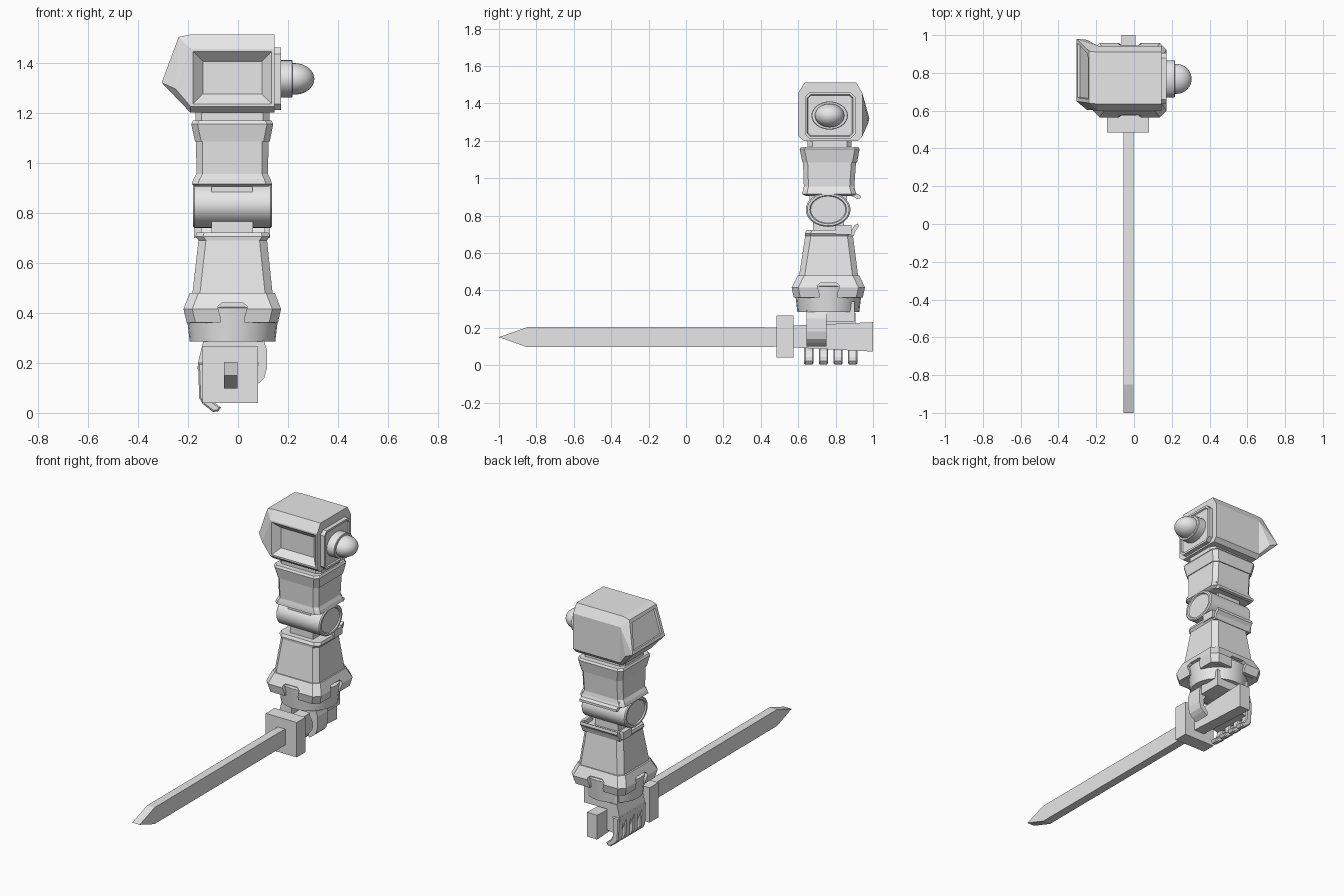
import bpy, bmesh, math
from mathutils import Matrix, Vector

grey = bpy.data.materials.new("plain grey")
grey.diffuse_color = (0.8, 0.8, 0.8, 1)


def finish(name, bm, smooth=False):
    bmesh.ops.recalc_face_normals(bm, faces=bm.faces)
    me = bpy.data.meshes.new(name)
    bm.to_mesh(me)
    bm.free()
    me.materials.append(grey)
    ob = bpy.data.objects.new(name, me)
    bpy.context.collection.objects.link(ob)
    if smooth:
        bpy.context.view_layer.objects.active = ob
        ob.select_set(True)
        bpy.ops.object.shade_smooth_by_angle(angle=math.radians(35))
        ob.select_set(False)
    return ob


def skin(rings):
    """Closed surface through rings of equal point count."""
    bm = bmesh.new()
    vs = [[bm.verts.new(p) for p in r] for r in rings]
    n = len(vs[0])
    for a, b in zip(vs, vs[1:]):
        for i in range(n):
            j = (i + 1) % n
            bm.faces.new((a[i], a[j], b[j], b[i]))
    bm.faces.new(vs[0][::-1])
    bm.faces.new(vs[-1])
    bmesh.ops.recalc_face_normals(bm, faces=bm.faces)
    return bm


def loft(name, sections, c=0.025):
    """Stack of corner-cut rectangles: (z, x0, x1, y0, y1)."""
    rings = []
    for z, x0, x1, y0, y1 in sections:
        pts = [(x0 + c, y0), (x1 - c, y0), (x1, y0 + c), (x1, y1 - c),
               (x1 - c, y1), (x0 + c, y1), (x0, y1 - c), (x0, y0 + c)]
        rings.append([(x, y, z) for x, y in pts])
    return finish(name, skin(rings))


def prism(profile, a, b, axis):
    """Extrude a 2D profile along x (profile yz) or y (profile xz)."""
    put = (lambda p, t: (t, p[0], p[1])) if axis == 'x' else (lambda p, t: (p[0], t, p[1]))
    return skin([[put(p, t) for p in profile] for t in (a, b)])


def box(name, x0, x1, y0, y1, z0, z1):
    return finish(name, prism([(x0, z0), (x1, z0), (x1, z1), (x0, z1)], y0, y1, 'y'))


def lathe_x(name, stations, cy, cz, squash, n=32):
    """Elliptical turning along x: stations are (x, radius in z)."""
    rings = [[(x, cy + r * squash * math.cos(t * math.tau / n), cz + r * math.sin(t * math.tau / n))
              for t in range(n)] for x, r in stations]
    return finish(name, skin(rings), True)


def inset(bm, direction, steps):
    """Inset the largest face that points along a direction."""
    d = Vector(direction)
    f = max((f for f in bm.faces if f.normal.dot(d) > 0.8), key=lambda f: f.calc_area())
    for t, depth in steps:
        bmesh.ops.inset_individual(bm, faces=[f], thickness=t, depth=depth)


# Shoulder block with a sunken front panel
section = [(0.635, 1.512), (0.91, 1.512), (0.943, 1.455), (0.943, 1.225),
           (0.92, 1.2), (0.63, 1.2), (0.6, 1.225), (0.6, 1.455)]
bm = prism(section, -0.19, 0.145, 'x')
inset(bm, (0, -1, 0), [(0.015, 0), (0.055, -0.04)])
finish("shoulder_block", bm)

# Outer shoulder flap with a recessed panel
bm = bmesh.new()
flap = [(-0.19, y, z) for y, z in section]
flap += [(-0.237, 0.64, 1.503), (-0.237, 0.915, 1.503), (-0.305, 0.65, 1.32),
         (-0.305, 0.98, 1.32), (-0.25, 0.605, 1.295), (-0.25, 0.975, 1.295)]
for p in flap:
    bm.verts.new(p)
bmesh.ops.convex_hull(bm, input=bm.verts)
bmesh.ops.dissolve_limit(bm, angle_limit=math.radians(3), verts=bm.verts, edges=bm.edges)
bmesh.ops.recalc_face_normals(bm, faces=bm.faces)
inset(bm, (-0.93, 0, 0.36), [(0.028, 0), (0.004, -0.012)])
finish("shoulder_flap", bm)

# Inner shoulder plate, collar and domed joint
bm = prism([(0.66, 1.21), (0.88, 1.21), (0.905, 1.235), (0.905, 1.435), (0.88, 1.46),
            (0.66, 1.46), (0.635, 1.435), (0.635, 1.235)], 0.14, 0.172, 'x')
inset(bm, (1, 0, 0), [(0.014, 0), (0.005, -0.008)])
finish("shoulder_plate", bm)
lathe_x("joint_collar", [(0.15, 0.075), (0.215, 0.075), (0.218, 0.072)], 0.768, 1.335, 1.3)
dome = [(0.2, 0.063), (0.225, 0.063)]
dome += [(0.225 + 0.08 * math.sin(a * math.pi / 20), 0.063 * math.cos(a * math.pi / 20)) for a in range(1, 10)]
dome.append((0.305, 0.002))
lathe_x("joint_dome", dome, 0.768, 1.335, 1.25)

# Upper arm
loft("upper_arm_neck", [(1.14, -0.17, 0.125, 0.65, 0.885), (1.21, -0.17, 0.125, 0.65, 0.885)])
loft("upper_arm_collar", [(1.085, -0.172, 0.127, 0.622, 0.915), (1.155, -0.187, 0.141, 0.608, 0.928),
                          (1.168, -0.18, 0.134, 0.616, 0.92)])
loft("upper_arm", [(0.905, -0.17, 0.12, 0.64, 0.9), (0.915, -0.185, 0.136, 0.622, 0.91),
                   (0.935, -0.178, 0.13, 0.625, 0.905), (0.955, -0.166, 0.12, 0.63, 0.9),
                   (1.1, -0.168, 0.122, 0.625, 0.91)])
finish("upper_arm_back_lip", prism([(0.87, 0.945), (0.9, 0.945), (0.912, 0.917), (0.932, 0.908), (0.932, 0.893),
                                    (0.915, 0.888), (0.895, 0.902), (0.87, 0.905)], -0.155, 0.108, 'x'))

# Elbow hinge with recessed caps
lathe_x("elbow_hinge", [(-0.172, 0.068), (-0.172, 0.072), (-0.18, 0.076), (-0.18, 0.086), (-0.174, 0.092),
                        (0.129, 0.092), (0.135, 0.086), (0.135, 0.076), (0.127, 0.072), (0.127, 0.068)],
        0.76, 0.832, 1.3)
box("elbow_upper_link", -0.105, 0.058, 0.66, 0.86, 0.87, 0.93)
box("elbow_lower_link", -0.105, 0.06, 0.68, 0.845, 0.69, 0.79)

# Forearm
loft("forearm", [(0.36, -0.192, 0.147, 0.6, 0.922), (0.48, -0.182, 0.138, 0.605, 0.92),
                 (0.69, -0.158, 0.116, 0.637, 0.893), (0.705, -0.17, 0.127, 0.635, 0.89),
                 (0.722, -0.165, 0.122, 0.645, 0.882)], 0.03)
finish("forearm_back_lip", prism([(0.86, 0.69), (0.897, 0.69), (0.907, 0.72), (0.923, 0.74), (0.92, 0.758),
                                  (0.9, 0.748), (0.885, 0.722), (0.86, 0.722)], -0.155, 0.112, 'x'))
for name, x0, x1 in (("forearm_left_lip", -0.175, -0.145), ("forearm_right_lip", 0.105, 0.128)):
    box(name, x0, x1, 0.8, 0.885, 0.7, 0.75)

# Wrist cuff with a flared notch on every side
cuff = loft("wrist_cuff", [(0.362, -0.205, 0.16, 0.576, 0.945), (0.415, -0.218, 0.172, 0.565, 0.957),
                           (0.48, -0.193, 0.147, 0.598, 0.927)], 0.035)
notch = [(-0.048, 0.3), (0.048, 0.3), (0.048, 0.385), (0.06, 0.425), (0.042, 0.44),
         (-0.042, 0.44), (-0.06, 0.425), (-0.048, 0.385)]
cx, cy = -0.022, 0.761
cutters = [finish("notch_cutter_y", prism([(cx + u, z) for u, z in notch], 0.4, 1.1, 'y')),
           finish("notch_cutter_x", prism([(cy + u, z) for u, z in notch], -0.4, 0.4, 'x'))]
for cutter in cutters:
    cutter.hide_render = True
    cutter.hide_set(True)
    mod = cuff.modifiers.new("notch", 'BOOLEAN')
    mod.operation = 'DIFFERENCE'
    mod.solver = 'EXACT'
    mod.object = cutter

# Round inner cuff, open underneath
rings = []
for r, z in ((0.11, 0.34), (0.13, 0.285), (0.171, 0.285), (0.187, 0.42), (0.12, 0.43)):
    rings.append([(cx + r * math.cos(k * math.tau / 24), cy + 0.97 * r * math.sin(k * math.tau / 24), z)
                  for k in range(24)])
finish("inner_cuff", skin(rings), True)

# Hand: wrist block, palm side, thumb and four curled fingers
finish("wrist_block", prism([(0.645, 0.34), (0.9, 0.34), (0.9, 0.232), (0.75, 0.232), (0.645, 0.26)],
                            -0.14, 0.1, 'x'))
finish("palm", prism([(-0.14, 0.28), (-0.07, 0.28), (-0.07, 0.1), (-0.13, 0.09), (-0.15, 0.14),
                      (-0.162, 0.18), (-0.158, 0.21)], 0.645, 0.905, 'y'))
bm = prism([(0.06, 0.3), (0.1, 0.3), (0.116, 0.25), (0.116, 0.18), (0.105, 0.14), (0.085, 0.12),
            (0.055, 0.1), (0.05, 0.125), (0.078, 0.16), (0.082, 0.2), (0.06, 0.24)], 0.645, 0.75, 'y')
finish("thumb", bm)
finger = [(-0.16, 0.2), (-0.155, 0.06), (-0.14, 0.035), (-0.1, 0.004), (-0.08, 0.006), (-0.068, 0.022),
          (-0.1, 0.045), (-0.115, 0.075), (-0.115, 0.2)]
for i in range(4):
    y = 0.657 + 0.078 * i
    bm = prism(finger, y - 0.025, y + 0.025, 'y')
    bmesh.ops.bevel(bm, geom=[e for e in bm.edges if len({round(v.co.y, 3) for v in e.verts}) == 1],
                    offset=0.006, segments=1, affect='EDGES')
    finish("finger_%d" % (i + 1), bm)

# Sword: wedge-tipped blade, guard and tapered grip
finish("sword_blade", prism([(-1, 0.15), (-0.85, 0.203), (0.42, 0.203), (0.5, 0.2), (0.5, 0.1), (0.42, 0.097),
                             (-0.85, 0.097)], -0.055, -0.002, 'x'))
box("sword_guard", -0.142, 0.08, 0.485, 0.575, 0.04, 0.265)
finish("sword_grip", prism([(0.57, 0.095), (1.0, 0.073), (1.0, 0.23), (0.57, 0.212)], -0.066, 0.008, 'x'))
